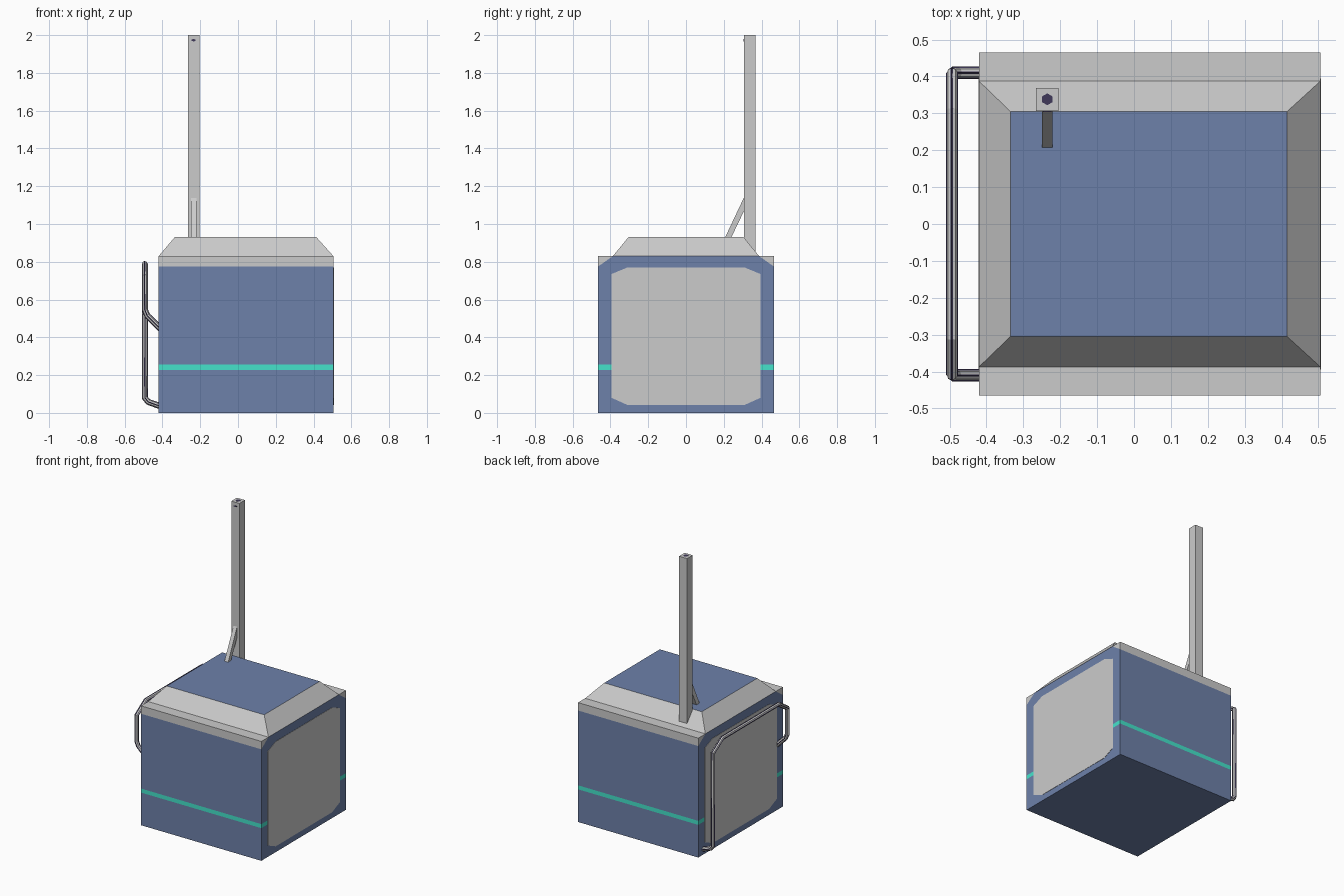
import bpy, bmesh, math

if "Cube" in bpy.data.objects:
    bpy.data.objects.remove(bpy.data.objects["Cube"])


def material(name, rgb):
    m = bpy.data.materials.new(name)
    m.diffuse_color = (*rgb, 1)
    m.use_nodes = True
    m.node_tree.nodes["Principled BSDF"].inputs["Base Color"].default_value = m.diffuse_color
    return m


GREY = material("light grey metal", (0.6, 0.6, 0.6))
BLUE = material("slate blue paint", (0.155, 0.22, 0.4))
TEAL = material("teal stripe", (0.06, 0.77, 0.6))
DARK = material("dark purple", (0.05, 0.04, 0.1))

X0, X1, Y1 = -0.42, 0.505, 0.465


def make_object(name, bm, mats):
    bmesh.ops.recalc_face_normals(bm, faces=bm.faces[:])
    me = bpy.data.meshes.new(name)
    bm.to_mesh(me)
    bm.free()
    for m in mats:
        me.materials.append(m)
    ob = bpy.data.objects.new(name, me)
    bpy.context.collection.objects.link(ob)
    return ob


def extrude_x(bm, profile, xa, xb):
    """Solid from a (y, z) profile running from xa to xb."""
    a = [bm.verts.new((xa, y, z)) for y, z in profile]
    b = [bm.verts.new((xb, y, z)) for y, z in profile]
    n = len(profile)
    for i in range(n):
        j = (i + 1) % n
        bm.faces.new((a[i], a[j], b[j], b[i]))
    bm.faces.new(a[::-1])
    bm.faces.new(b)


def prism(name, profile, xa, xb, mat):
    bm = bmesh.new()
    extrude_x(bm, profile, xa, xb)
    return make_object(name, bm, [mat])


# Painted cabinet with a stripe cut round it
bm = bmesh.new()
extrude_x(bm, [(-Y1, 0), (Y1, 0), (Y1, 0.775), (0.387, 0.83),
               (-0.387, 0.83), (-Y1, 0.775)], X0, X1)
for z in (0.227, 0.255):
    bmesh.ops.bisect_plane(bm, geom=bm.verts[:] + bm.edges[:] + bm.faces[:],
                           plane_co=(0, 0, z), plane_no=(0, 0, 1))
for f in bm.faces:
    zs = [v.co.z for v in f.verts]
    if min(zs) > 0.22 and max(zs) < 0.26:
        f.material_index = 1
make_object("cabinet", bm, [BLUE, TEAL])

# Grey edge strips along the front and back top edges
for side, s in (("front", -1), ("back", 1)):
    prism(side + "_edge_strip",
          [(s * Y1, 0.775), (s * Y1, 0.83), (s * 0.387, 0.83)], X0, X1, GREY)

# Sloped lid: grey sides, blue top
bm = bmesh.new()
rings = []
for xa, xb, y, z in ((X0, X1, 0.387, 0.83), (-0.335, 0.415, 0.305, 0.93)):
    rings.append([bm.verts.new(p) for p in
                  ((xa, -y, z), (xb, -y, z), (xb, y, z), (xa, y, z))])
for i in range(4):
    j = (i + 1) % 4
    bm.faces.new((rings[0][i], rings[0][j], rings[1][j], rings[1][i]))
bm.faces.new(rings[0][::-1])
bm.faces.new(rings[1]).material_index = 1
make_object("lid", bm, [GREY, BLUE])

# Large grey panels on both ends, with clipped corners
panel = [(-0.31, 0.042), (0.31, 0.042), (0.395, 0.08), (0.395, 0.735),
         (0.31, 0.77), (-0.31, 0.77), (-0.395, 0.735), (-0.395, 0.08)]
prism("right_panel", panel, X1 - 0.002, X1 + 0.002, GREY)
prism("left_panel", panel, X0 - 0.002, X0 + 0.002, GREY)

# Mast and its slanted brace
PX, PY = -0.235, 0.338
prism("mast", [(0.306, 0.84), (0.368, 0.84), (0.368, 2.0), (0.306, 2.0)],
      PX - 0.031, PX + 0.031, GREY)
prism("mast_brace", [(0.205, 0.925), (0.238, 0.925), (0.31, 1.075), (0.31, 1.147)],
      PX - 0.014, PX + 0.014, GREY)


# Dark cable openings at the mast top and on its front
def disc(name, loc, radius, scale, rot):
    bpy.ops.mesh.primitive_cylinder_add(vertices=6, radius=radius, depth=0.004,
                                        location=loc, rotation=rot)
    ob = bpy.context.object
    ob.name = name
    ob.scale = scale
    ob.data.materials.append(DARK)


disc("mast_top_opening", (PX, PY, 1.9995), 0.016, (1, 1, 1), (0, 0, 0))
disc("mast_front_opening", (PX, 0.306, 1.973), 0.013, (1, 0.5, 1), (math.pi / 2, 0, 0))

# Bent tube rail on the left side, with dark seams standing proud of the tube
RX = -0.493
path = [(-0.41, 0.41, 0.035), (-0.475, 0.41, 0.058), (RX, 0.41, 0.08),
        (RX, 0.41, 0.725), (RX, 0.31, 0.79), (RX, -0.31, 0.79),
        (RX, -0.41, 0.725), (RX, -0.41, 0.545), (-0.48, -0.41, 0.515),
        (-0.41, -0.41, 0.445)]


def tube(name, radius, resolution, mat):
    cu = bpy.data.curves.new(name, 'CURVE')
    cu.dimensions = '3D'
    cu.bevel_depth = radius
    cu.bevel_resolution = resolution
    cu.use_fill_caps = True
    sp = cu.splines.new('POLY')
    sp.points.add(len(path) - 1)
    for p, co in zip(sp.points, path):
        p.co = (*co, 1)
    cu.materials.append(mat)
    ob = bpy.data.objects.new(name, cu)
    bpy.context.collection.objects.link(ob)
    bpy.ops.object.select_all(action='DESELECT')
    ob.select_set(True)
    bpy.context.view_layer.objects.active = ob
    bpy.ops.object.convert(target='MESH')
    for poly in bpy.context.object.data.polygons:
        poly.use_smooth = False


tube("side_rail", 0.0145, 2, GREY)
tube("side_rail_seams", 0.0163, 0, DARK)
